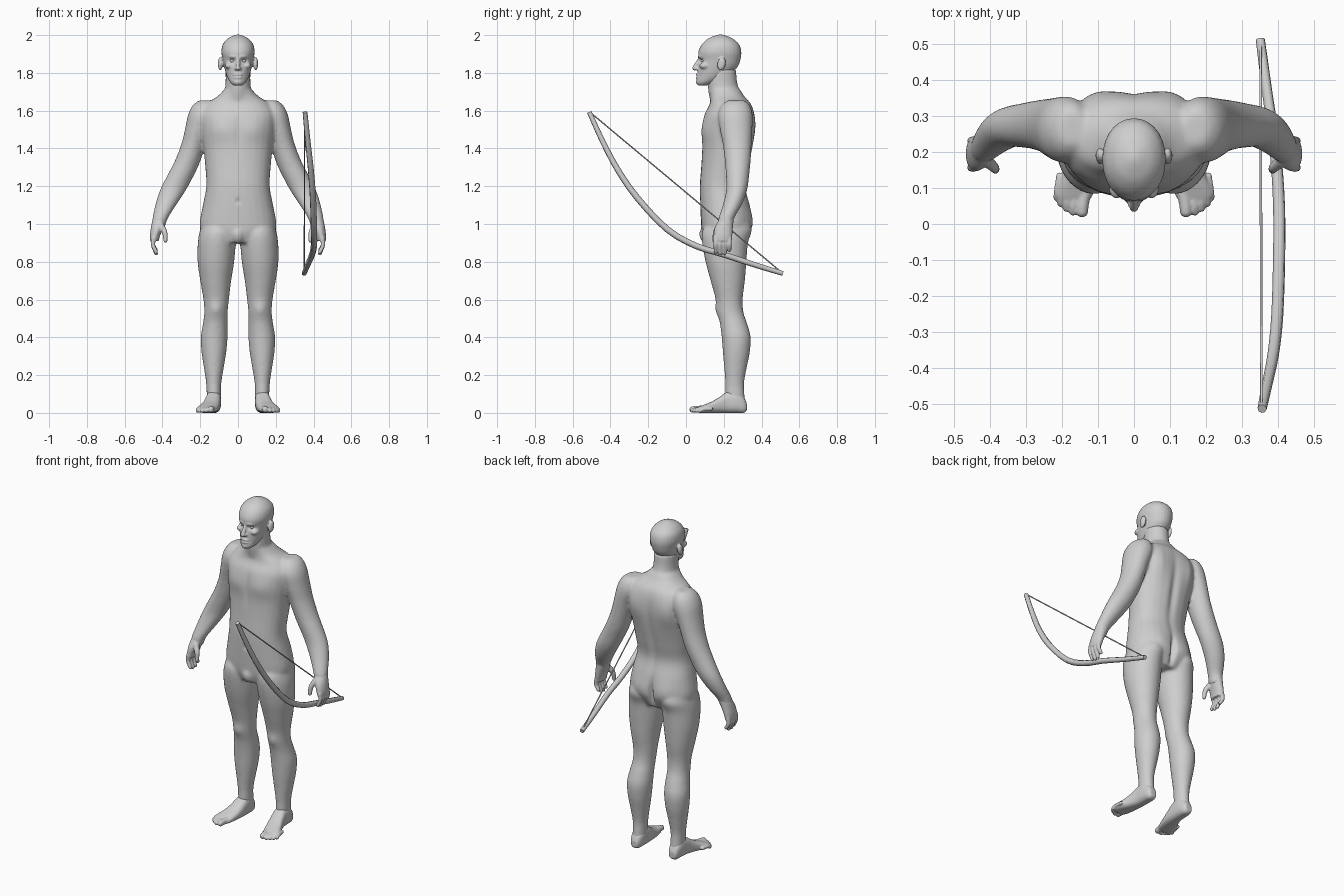
import bpy, bmesh, math
from mathutils import Vector, Matrix

grey = bpy.data.materials.new("plain_grey")
grey.diffuse_color = (0.62, 0.62, 0.62, 1)


def add_object(name, mesh):
    ob = bpy.data.objects.new(name, mesh)
    bpy.context.collection.objects.link(ob)
    return ob


def bake(ob, smooth=True):
    """Replace an object by its evaluated mesh."""
    dg = bpy.context.evaluated_depsgraph_get()
    mesh = bpy.data.meshes.new_from_object(ob.evaluated_get(dg))
    name = ob.name
    bpy.data.objects.remove(ob)
    mesh.materials.clear()
    mesh.materials.append(grey)
    if smooth:
        mesh.shade_smooth()
    return add_object(name, mesh)


def spline(rows, steps=4):
    """Catmull-Rom interpolation through a list of rows."""
    out = []
    for i in range(len(rows) - 1):
        p = [rows[max(i - 1, 0)], rows[i], rows[i + 1], rows[min(i + 2, len(rows) - 1)]]
        for s in range(steps):
            t = s / steps
            out.append([0.5 * (2 * b + (c - a) * t + (2 * a - 5 * b + 4 * c - d) * t * t
                               + (3 * b - a - 3 * c + d) * t ** 3) for a, b, c, d in zip(*p)])
    return out + [rows[-1]]


def loft(bm, rows, side=1, axis='z', power=2.0, n=28):
    """Skin slices (height, low u, high u, low v, high v) along an axis."""
    rings = []
    for h, u0, u1, v0, v1 in spline(rows):
        ring = []
        for k in range(n):
            a = 2 * math.pi * k / n
            c, s = math.cos(a), math.sin(a)
            u = (u0 + u1) / 2 + (u1 - u0) / 2 * math.copysign(abs(c) ** (2 / power), c)
            v = (v0 + v1) / 2 + (v1 - v0) / 2 * math.copysign(abs(s) ** (2 / power), s)
            ring.append(bm.verts.new((side * u, v, h) if axis == 'z' else (side * u, h, v)))
        rings.append(ring)
    for a, b in zip(rings, rings[1:]):
        for k in range(n):
            bm.faces.new((a[k], a[(k + 1) % n], b[(k + 1) % n], b[k]))
    bm.faces.new(rings[0])
    bm.faces.new(rings[-1])


def blob(bm, centre, radii, side=1, tilt=0.0):
    m = (Matrix.Translation((side * centre[0], centre[1], centre[2]))
         @ Matrix.Rotation(tilt, 4, 'X') @ Matrix.Diagonal((*radii, 1)))
    bmesh.ops.create_uvsphere(bm, u_segments=16, v_segments=10, radius=1, matrix=m)


def digit(bm, points, r0, r1, side=1):
    """Finger or toe as closely spaced tapering spheres."""
    path = spline(points, 5)
    for i, p in enumerate(path):
        r = r0 + (r1 - r0) * i / (len(path) - 1)
        blob(bm, p, (r, r, r), side)


def fuse(name, bm, voxel, iterations, brushes=()):
    """Union all parts, soften them, then push the surface with soft brushes."""
    bmesh.ops.recalc_face_normals(bm, faces=bm.faces)
    mesh = bpy.data.meshes.new(name)
    bm.to_mesh(mesh)
    bm.free()
    ob = add_object(name, mesh)
    rm = ob.modifiers.new("union", 'REMESH')
    rm.mode, rm.voxel_size = 'VOXEL', voxel
    sm = ob.modifiers.new("soften", 'SMOOTH')
    sm.factor, sm.iterations = 0.5, iterations
    ob = bake(ob)
    for (x, y, z), (rx, ry, rz), push in brushes:
        for sx in ((1, -1) if x else (1,)):
            for v in ob.data.vertices:
                q = ((v.co.x - sx * x) / rx) ** 2 + ((v.co.y - y) / ry) ** 2 + ((v.co.z - z) / rz) ** 2
                if q < 6:
                    v.co.y += push * math.exp(-q)
    return ob


# Body: torso and neck, with both legs and arms
bm = bmesh.new()
torso = [(.90, .12, .10, .31), (.95, .185, .085, .335), (1.0, .203, .08, .348), (1.1, .186, .075, .338),
         (1.2, .168, .073, .315), (1.3, .173, .08, .332), (1.4, .183, .085, .352), (1.5, .198, .087, .365),
         (1.58, .20, .098, .362), (1.635, .17, .125, .345), (1.675, .11, .128, .31), (1.71, .075, .122, .288)]
loft(bm, [(z, -w, w, a, b) for z, w, a, b in torso], power=2.3)
loft(bm, [(1.64, -.085, .085, .13, .32), (1.69, -.072, .072, .12, .293),
          (1.745, -.066, .066, .115, .272), (1.82, -.066, .066, .12, .265)])
blob(bm, (0, .11, .945), (.036, .04, .05))
for s in (1, -1):
    loft(bm, [(1.0, .03, .19, .11, .33), (.96, .015, .203, .085, .343), (.90, .012, .213, .085, .328),
              (.80, .020, .214, .103, .32), (.70, .036, .20, .13, .312), (.60, .048, .183, .157, .30),
              (.53, .055, .179, .166, .305), (.47, .055, .186, .18, .325), (.40, .055, .197, .189, .343),
              (.32, .062, .193, .195, .338), (.24, .075, .181, .202, .322), (.16, .088, .169, .208, .308),
              (.10, .09, .166, .208, .31), (.04, .092, .164, .21, .316)], s)
    loft(bm, [(1.655, .14, .205, .22, .31), (1.63, .12, .238, .19, .335), (1.58, .12, .264, .17, .35),
              (1.50, .15, .281, .18, .35), (1.42, .172, .301, .195, .347), (1.34, .197, .332, .205, .343),
              (1.28, .222, .362, .21, .337), (1.185, .272, .411, .213, .325), (1.105, .324, .437, .196, .297),
              (1.03, .371, .453, .172, .255), (.98, .388, .458, .165, .245)], s)
fuse("body", bm, .008, 10, [
    ((.09, .09, 1.50), (.07, .08, .06), -.010),      # chest
    ((0, .09, 1.48), (.015, .06, .10), .006),        # breastbone
    ((0, .36, 1.32), (.022, .06, .22), -.014),       # spine
    ((.12, .37, 1.52), (.06, .08, .10), .016),       # shoulder blades
    ((.09, .35, 1.02), (.06, .08, .07), .012),       # buttocks
    ((0, .35, .99), (.014, .07, .07), -.03),         # cleft
    ((0, .075, 1.12), (.010, .03, .014), .008),      # navel
    ((.118, .17, .55), (.03, .04, .035), -.008),     # kneecaps
])

# Head with brow, nose, lips and ears
bm = bmesh.new()
skull = [(1.733, .022, .066, .11), (1.75, .042, .056, .16), (1.785, .060, .060, .225), (1.83, .073, .063, .272),
         (1.87, .081, .068, .288), (1.91, .088, .065, .293), (1.95, .081, .083, .282), (1.98, .057, .115, .25),
         (1.996, .028, .15, .215), (2.003, .006, .175, .19)]
loft(bm, [(z, -w, w, a, b) for z, w, a, b in skull], power=2.1)
digit(bm, [(0, .072, 1.875), (0, .058, 1.85), (0, .046, 1.825)], .009, .013)
for z in (1.790, 1.776):
    blob(bm, (0, .062, z), (.024, .011, .007))
for s in (1, -1):
    blob(bm, (.010, .058, 1.822), (.010, .012, .008), s)
    blob(bm, (.094, .188, 1.848), (.013, .023, .036), s, -.2)
    blob(bm, (.048, .10, 1.838), (.022, .03, .018), s)
fuse("head", bm, .005, 4, [
    ((.031, .075, 1.864), (.017, .03, .011), .014),  # eye sockets
    ((.030, .07, 1.885), (.022, .03, .008), -.006),  # brow
    ((0, .055, 1.783), (.024, .03, .004), .006),     # mouth
    ((0, .055, 1.748), (.020, .03, .012), -.004),    # chin
    ((.101, .18, 1.85), (.006, .012, .018), .006),   # ear hollow
])

# Eyes
for s, side in ((1, "left"), (-1, "right")):
    bm = bmesh.new()
    blob(bm, (.031, .091, 1.864), (.011, .011, .010), s)
    mesh = bpy.data.meshes.new(side + "_eye")
    bm.to_mesh(mesh)
    bm.free()
    bake(add_object(side + "_eye", mesh))

for s, side in ((1, "left"), (-1, "right")):
    # Hand: palm, four fingers and thumb
    bm = bmesh.new()
    loft(bm, [(1.05, .372, .442, .185, .255), (1.02, .378, .453, .172, .252), (.98, .395, .461, .152, .248),
              (.94, .412, .466, .146, .245), (.91, .420, .465, .148, .24)], s)
    for y, tip in ((.157, .852), (.181, .844), (.206, .846), (.230, .862)):
        digit(bm, [(.446, y, .925), (.450, y, .89), (.434, y, tip)], .0135, .0105, s)
    digit(bm, [(.408, .175, .99), (.388, .157, .955), (.384, .15, .912)], .018, .011, s)
    fuse(side + "_hand", bm, .004, 4)

    # Foot: heel to ball, and five toes
    bm = bmesh.new()
    loft(bm, [(.322, .11, .148, .012, .05), (.305, .098, .16, 0, .085), (.27, .090, .168, 0, .115),
              (.22, .090, .172, 0, .112), (.18, .093, .182, 0, .086), (.14, .099, .197, 0, .062),
              (.10, .108, .214, 0, .045), (.075, .117, .217, 0, .035), (.06, .13, .205, .004, .028)],
         s, 'y', 2.6)
    for x0, x1, y, r in ((.135, .144, .035, .018), (.160, .169, .034, .012), (.178, .187, .044, .0115),
                         (.194, .203, .057, .011), (.206, .214, .073, .0105)):
        digit(bm, [(x0, y + .06, .022), (x1 - .002, y + .02, .02), (x1, y, r)], r, r * .95, s)
    fuse(side + "_foot", bm, .004, 4)


# Bow stave and string
def rod(name, points, radius, tip=1.0):
    cu = bpy.data.curves.new(name, 'CURVE')
    cu.dimensions, cu.bevel_depth, cu.bevel_resolution, cu.use_fill_caps = '3D', radius, 2, True
    sp = cu.splines.new('POLY')
    sp.points.add(len(points) - 1)
    for i, (p, co) in enumerate(zip(sp.points, points)):
        t = abs(2 * i / (len(points) - 1) - 1)
        p.co = (*co, 1)
        p.radius = 1 + (tip - 1) * t ** 2
    ob = bake(add_object(name, cu))
    bpy.context.view_layer.objects.active = ob
    ob.select_set(True)
    bpy.ops.object.shade_smooth_by_angle(angle=math.radians(50))
    ob.select_set(False)


rod("bow_stave", spline([(.355, -.512, 1.592), (.370, -.44, 1.435), (.386, -.36, 1.285), (.397, -.255, 1.135),
                         (.402, -.10, .972), (.402, .05, .885), (.392, .20, .838), (.370, .36, .785),
                         (.350, .512, .738)], 3), .017, .75)
rod("bow_string", [(.353, -.50, 1.585), (.351, .505, .745)], .0035)
